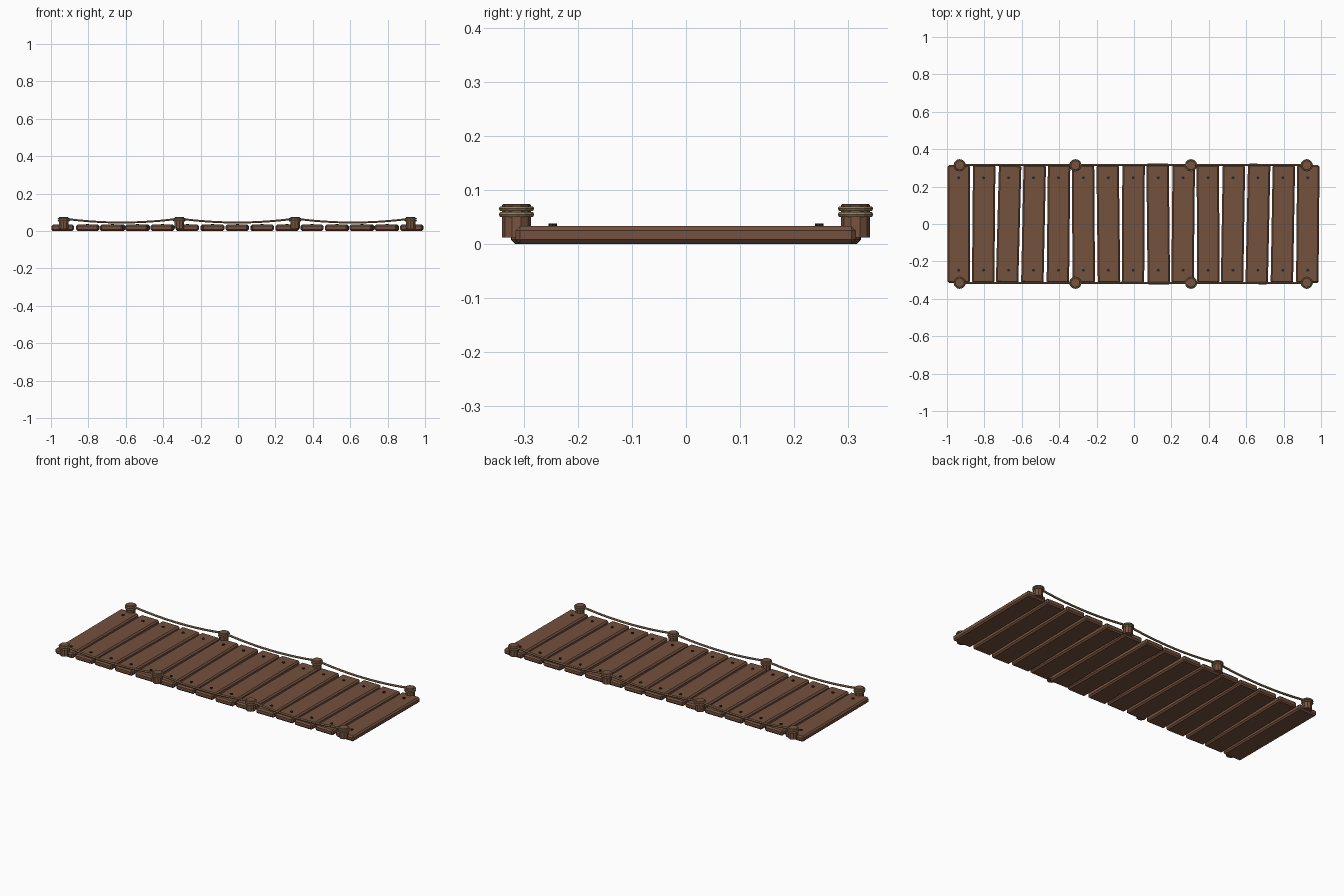
import bpy, bmesh, math
from mathutils import Matrix, Vector

if "Cube" in bpy.data.objects:
    bpy.data.objects.remove(bpy.data.objects["Cube"])


def material(name, rgb):
    m = bpy.data.materials.new(name)
    m.diffuse_color = (*rgb, 1)
    m.use_nodes = True
    m.node_tree.nodes["Principled BSDF"].inputs["Base Color"].default_value = m.diffuse_color
    return m


PLANK = material("plank brown", (0.175, 0.082, 0.048))
POST = material("post brown", (0.19, 0.088, 0.052))
ROPE = material("rope tan", (0.29, 0.185, 0.09))
NAIL = material("nail dark iron", (0.02, 0.018, 0.02))


def finish(name, bm, mat, smooth=False):
    bmesh.ops.recalc_face_normals(bm, faces=bm.faces)
    me = bpy.data.meshes.new(name)
    bm.to_mesh(me)
    bm.free()
    me.materials.append(mat)
    for p in me.polygons:
        p.use_smooth = smooth
    ob = bpy.data.objects.new(name, me)
    bpy.context.collection.objects.link(ob)
    return ob


def plank(name, x, width, length, angle):
    bm = bmesh.new()
    bmesh.ops.create_cube(bm, size=1)
    bmesh.ops.scale(bm, vec=(width, length, 0.033), verts=bm.verts)
    bmesh.ops.bevel(bm, geom=bm.edges[:], offset=0.008, segments=1, affect='EDGES')
    ob = finish(name, bm, PLANK)
    ob.location = (x, 0, 0.0165)
    ob.rotation_euler.z = math.radians(angle)


def cylinder(name, x, y, z0, z1, r, sides, mat, bevel=0):
    bm = bmesh.new()
    bmesh.ops.create_cone(bm, cap_ends=True, segments=sides, radius1=r, radius2=r, depth=z1 - z0)
    if bevel:
        rim = [e for e in bm.edges if all(v.co.z > 0 for v in e.verts)]
        bmesh.ops.bevel(bm, geom=rim, offset=bevel, segments=1, affect='EDGES')
    finish(name, bm, mat).location = (x, y, (z0 + z1) / 2)


def tube(name, points, r, sides, closed=False):
    """Sweep a small polygon along points lying in one plane."""
    bm = bmesh.new()
    n = len(points)
    rings = []
    for i, p in enumerate(points):
        a = points[(i - 1) % n] if closed or i > 0 else p
        b = points[(i + 1) % n] if closed or i < n - 1 else p
        t = (b - a).normalized()
        up = Vector((0, 0, 1))
        side = t.cross(up).normalized()
        up = side.cross(t)
        rings.append([bm.verts.new(p + r * (side * math.cos(k) + up * math.sin(k)))
                      for k in (2 * math.pi * j / sides for j in range(sides))])
    for i in range(n if closed else n - 1):
        q, s = rings[i], rings[(i + 1) % n]
        for j in range(sides):
            bm.faces.new((q[j], q[(j + 1) % sides], s[(j + 1) % sides], s[j]))
    if not closed:
        bm.faces.new(rings[0])
        bm.faces.new(rings[-1])
    finish(name, bm, ROPE)


# Deck planks, slightly skewed by hand, with a nail near each end
angles = [0.1, -0.5, -1.5, -1.2, -0.6, 0.4, 0.7, -0.3, 0.6, -0.6, 0.2, -0.9, -1.2, -1.0, -0.5]
lengths = {7: 0.638, 8: 0.648, 12: 0.644}
for i, angle in enumerate(angles):
    x = -0.937 + i * 0.1333
    plank(f"plank_{i + 1}", x, 0.12, lengths.get(i, 0.63), angle)
    for y in (-0.247, 0.247):
        cylinder(f"nail_{i + 1}", x, y, 0.025, 0.0375, 0.008, 8, NAIL)

# Posts with two rope wraps each, and sagging ropes between them
posts = [-0.932 + 0.6185 * i for i in range(4)]
for side, y in (("front", -0.314), ("back", 0.314)):
    for i, x in enumerate(posts):
        cylinder(f"{side}_post_{i + 1}", x, y, 0.012, 0.074, 0.0265, 10, POST, 0.002)
        for z in (0.0545, 0.0655):
            ring = [Vector((x + 0.028 * math.cos(a), y + 0.028 * math.sin(a), z))
                    for a in (2 * math.pi * k / 12 for k in range(12))]
            tube(f"{side}_rope_wrap", ring, 0.005, 6, True)
    for i in range(3):
        span = []
        for k in range(17):
            t = k / 16
            span.append(Vector((posts[i] + t * 0.6185, y * 1.006,
                                0.066 - 0.021 * 4 * t * (1 - t))))
        tube(f"{side}_rope_{i + 1}", span, 0.006, 6)
